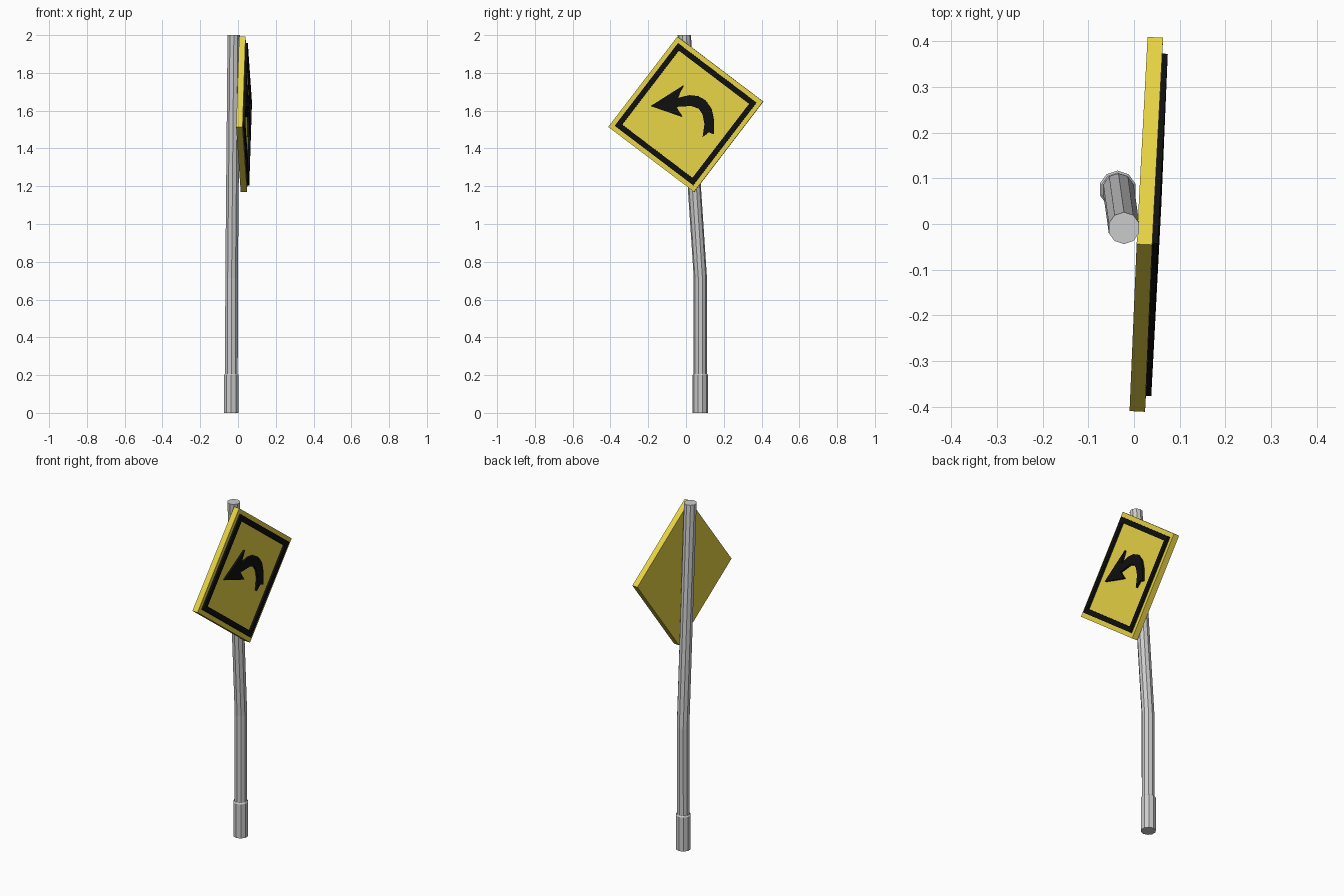
import bpy, bmesh, math
from mathutils import Vector

if "Cube" in bpy.data.objects:
    bpy.data.objects.remove(bpy.data.objects["Cube"])

# slightly yawed sign plane: back surface x as a function of y and z
SLOPE_Y, SLOPE_Z, BACK_X, MID_Z = 0.049, -0.005, 0.010, 1.58
NORMAL = Vector((1, -SLOPE_Y, -SLOPE_Z)).normalized()


def material(name, colour):
    m = bpy.data.materials.new(name)
    m.diffuse_color = (*colour, 1)
    m.use_nodes = True
    m.node_tree.nodes["Principled BSDF"].inputs["Base Color"].default_value = m.diffuse_color
    return m


def finish(bm, name, mat=None):
    bmesh.ops.recalc_face_normals(bm, faces=bm.faces)
    me = bpy.data.meshes.new(name)
    bm.to_mesh(me)
    bm.free()
    ob = bpy.data.objects.new(name, me)
    bpy.context.collection.objects.link(ob)
    if mat:
        me.materials.append(mat)
    return ob


def plate(name, points, faces, depth0, depth1, mat):
    """Flat outline in (y, z), raised off the sign plane between two depths."""
    bm = bmesh.new()
    vs = []
    for y, z in points:
        p = Vector((BACK_X + SLOPE_Y * y + SLOPE_Z * (z - MID_Z), y, z))
        vs.append(bm.verts.new(p + NORMAL * depth0))
    fs = [bm.faces.new([vs[i] for i in f]) for f in faces]
    ext = bmesh.ops.extrude_face_region(bm, geom=fs, use_keep_orig=True)
    moved = [g for g in ext["geom"] if isinstance(g, bmesh.types.BMVert)]
    bmesh.ops.translate(bm, verts=moved, vec=NORMAL * (depth1 - depth0))
    return finish(bm, name, mat)


def tube(name, path, sides=10):
    """Loft of level rings given as (x, y, z, radius), capped at both ends."""
    bm = bmesh.new()
    rings = []
    for x, y, z, r in path:
        angles = [math.pi / 2 + 2 * math.pi * i / sides for i in range(sides)]
        rings.append([bm.verts.new((x + r * math.cos(a), y + r * math.sin(a), z))
                      for a in angles])
    for lo, hi in zip(rings, rings[1:]):
        for i in range(sides):
            j = (i + 1) % sides
            bm.faces.new((lo[i], lo[j], hi[j], hi[i]))
    bm.faces.new(rings[0])
    bm.faces.new(rings[-1])
    return finish(bm, name)


yellow = material("sign_yellow", (0.8, 0.65, 0.06))
black = material("sign_black", (0.005, 0.005, 0.005))

# bent post and its thicker ground sleeve
tube("post", [(-0.035, 0.076, 0.02, 0.035), (-0.034, 0.076, 0.715, 0.035),
              (-0.022, -0.009, 2.0, 0.035)])
tube("ground_sleeve", [(-0.036, 0.076, 0, 0.041), (-0.036, 0.076, 0.2, 0.041),
                       (-0.036, 0.076, 0.207, 0.036)])

# tilted diamond panel
corners = [(-0.41, 1.514), (0.044, 1.17), (0.41, 1.648), (-0.044, 1.992)]
plate("sign_panel", corners, [range(4)], 0, 0.034, yellow)


def scaled(k):
    return [(y * k, MID_Z + (z - MID_Z) * k) for y, z in corners]


# raised border frame
frame_faces = [(i, (i + 1) % 4, (i + 1) % 4 + 4, i + 4) for i in range(4)]
plate("sign_border", scaled(0.915) + scaled(0.82), frame_faces, 0.03, 0.046, black)

# raised left-turn arrow
arrow = [(-0.185, 1.624), (-0.015, 1.565), (-0.05, 1.62), (0.03, 1.625),
         (0.07, 1.61), (0.09, 1.58), (0.10, 1.53), (0.09, 1.46),
         (0.122, 1.485), (0.15, 1.475), (0.15, 1.55), (0.137, 1.61),
         (0.105, 1.655), (0.065, 1.677), (0.02, 1.682), (-0.042, 1.667),
         (-0.01, 1.735)]
plate("turn_arrow", arrow, [range(len(arrow))], 0.03, 0.046, black)
